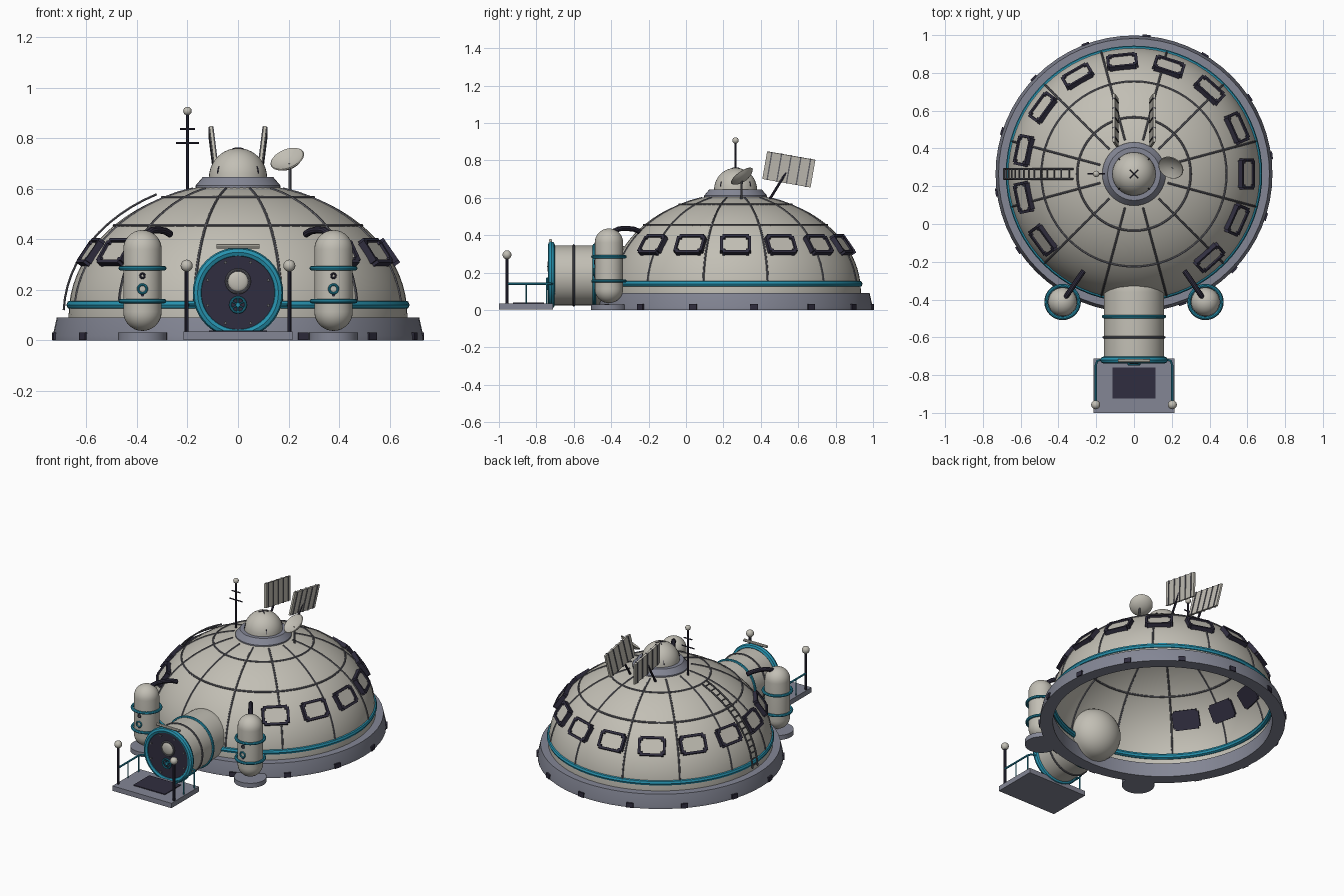
import bpy, bmesh
from math import sin, cos, pi, radians, sqrt
from mathutils import Vector, Matrix

cube = bpy.data.objects.get("Cube")
if cube:
    bpy.data.objects.remove(cube)


def material(name, r, g, b):
    m = bpy.data.materials.new(name)
    m.use_nodes = True
    m.diffuse_color = (r, g, b, 1)
    m.node_tree.nodes["Principled BSDF"].inputs["Base Color"].default_value = (r, g, b, 1)
    return m


shell = material("warm grey shell", 0.54, 0.52, 0.46)
steel = material("blue grey steel", 0.23, 0.24, 0.30)
rib_grey = material("rib grey", 0.12, 0.12, 0.14)
navy = material("dark navy", 0.03, 0.027, 0.05)
teal = material("teal trim", 0.02, 0.29, 0.43)

CENTRE = Vector((0, 0.265, 0))
DOME_R, DOME_H, DOME_Z = 0.67, 0.52, 0.10
FORWARD = Matrix.Rotation(radians(90), 4, 'X')   # local z becomes -y


def finish(name, bm, mats, matrix=Matrix(), fix=True):
    if fix:
        bmesh.ops.recalc_face_normals(bm, faces=bm.faces)
    me = bpy.data.meshes.new(name)
    bm.to_mesh(me)
    bm.free()
    for m in mats:
        me.materials.append(m)
    for p in me.polygons:
        p.use_smooth = True
    me.set_sharp_from_angle(angle=radians(35))
    ob = bpy.data.objects.new(name, me)
    ob.matrix_world = matrix
    bpy.context.collection.objects.link(ob)
    return ob


def lathe(name, profile, mat, loc=(0, 0, 0), rot=Matrix(), steps=32, closed=False):
    """Spin an (r, z) profile about local z."""
    bm = bmesh.new()
    vs = [bm.verts.new((r, 0, z)) for r, z in profile]
    pairs = list(zip(vs, vs[1:])) + ([(vs[-1], vs[0])] if closed else [])
    es = [bm.edges.new(p) for p in pairs]
    bmesh.ops.spin(bm, geom=vs + es, cent=(0, 0, 0), axis=(0, 0, 1), angle=2 * pi, steps=steps)
    bmesh.ops.remove_doubles(bm, verts=bm.verts, dist=0.00005)
    return finish(name, bm, [mat], Matrix.Translation(loc) @ rot)


def ring(name, major, minor, mat, loc, rot=Matrix(), steps=32, sides=8):
    prof = [(major + minor * cos(2 * pi * i / sides), minor * sin(2 * pi * i / sides)) for i in range(sides)]
    return lathe(name, prof, mat, loc, rot, steps, True)


def disc(name, r, h, mat, loc, rot=Matrix(), steps=32):
    return lathe(name, [(0, 0), (r, 0), (r, h), (0, h)], mat, loc, rot, steps)


def ball(name, r, mat, loc):
    return lathe(name, arc(r, r, -90, 90, 8), mat, loc, steps=16)


def arc(rx, rz, a0, a1, n, z=0):
    angles = [radians(a0 + (a1 - a0) * i / n) for i in range(n + 1)]
    return [(abs(rx * cos(a)), z + rz * sin(a)) for a in angles]


def box(name, size, mat, loc, rot=Matrix()):
    bm = bmesh.new()
    bmesh.ops.create_cube(bm, size=1, matrix=Matrix.Diagonal((*size, 1)))
    return finish(name, bm, [mat], Matrix.Translation(loc) @ rot)


def tube(name, points, r, mat, sides=2):
    cu = bpy.data.curves.new(name, 'CURVE')
    cu.dimensions = '3D'
    cu.bevel_depth, cu.bevel_resolution, cu.use_fill_caps = r, sides, True
    sp = cu.splines.new('POLY')
    sp.points.add(len(points) - 1)
    for p, co in zip(sp.points, points):
        p.co = (*co, 1)
    tmp = bpy.data.objects.new(name, cu)
    bpy.context.collection.objects.link(tmp)
    bpy.context.view_layer.update()
    bm = bmesh.new()
    bm.from_mesh(bpy.data.meshes.new_from_object(tmp.evaluated_get(bpy.context.evaluated_depsgraph_get())))
    bpy.data.objects.remove(tmp)
    return finish(name, bm, [mat])


def on_dome(azimuth, r, lift=0.0):
    """Point and outward normal on the dome at a horizontal radius."""
    z = DOME_H * sqrt(1 - (r / DOME_R) ** 2)
    n = Vector((r / DOME_R ** 2, 0, z / DOME_H ** 2)).normalized()
    turn = Matrix.Rotation(azimuth, 3, 'Z')
    p = CENTRE + turn @ (Vector((r, 0, DOME_Z + z)) + n * lift)
    return p, turn @ n


# Foundation ring and dome shell
lathe("foundation_ring", [(0.655, 0), (0.733, 0), (0.733, 0.018), (0.717, 0.09), (0.655, 0.09)],
      steel, CENTRE, steps=64, closed=True)
lathe("dome_shell", [(DOME_R, 0.085)] + arc(DOME_R, DOME_H, 0, 80, 18, DOME_Z), shell, CENTRE, steps=72)
ring("dome_trim", 0.661, 0.018, teal, CENTRE + Vector((0, 0, 0.14)), steps=72)
for i in range(14):
    a = radians(7.7) + i * 2 * pi / 14
    box("foundation_bolt", (0.022, 0.042, 0.03), navy,
        CENTRE + Vector((0.729 * cos(a), 0.729 * sin(a), 0.016)), Matrix.Rotation(a, 4, 'Z'))

# Dome ribs
for r in (0.30, 0.49):
    ring("dome_hoop", r, 0.006, rib_grey, (0, CENTRE.y, on_dome(0, r)[0].z), steps=64, sides=6)
for i in range(12):
    a = radians(15 + 30 * i)
    tube("dome_rib", [on_dome(a, DOME_R * cos(radians(5 + 69 * t / 12)))[0] for t in range(13)], 0.0055, rib_grey, 1)

# Windows: a dark frame with a recessed pane
for i in list(range(10)) + [13, 14]:
    a = radians(24 * i)
    p, n = on_dome(a, 0.591)
    side = Vector((-sin(a), cos(a), 0))
    m = Matrix((side, n.cross(side), n)).transposed().to_4x4()
    bm = bmesh.new()
    bmesh.ops.create_cube(bm, size=1, matrix=Matrix.Diagonal((0.165, 0.118, 0.042, 1)))
    corners = [e for e in bm.edges if abs(e.verts[0].co.z - e.verts[1].co.z) > 0.01]
    bmesh.ops.bevel(bm, geom=corners, offset=0.012, segments=2, affect='EDGES')
    front = max(bm.faces, key=lambda f: f.calc_center_median().z)
    bmesh.ops.inset_region(bm, faces=[front], thickness=0.02)
    bmesh.ops.inset_region(bm, faces=[front], thickness=0.002, depth=-0.009)
    front.material_index = 1
    finish("window", bm, [navy, shell], Matrix.Translation(p) @ m)

# Roof collar and cupola
lathe("roof_collar", [(0.168, 0.585), (0.168, 0.612), (0.14, 0.645), (0, 0.645)], steel, CENTRE, steps=40)
lathe("cupola", arc(0.115, 0.117, 0, 90, 10, 0.643), shell, CENTRE, steps=40)
for i in range(4):
    a = radians(45 + 90 * i)
    for lo, hi in ((8, 22), (75, 90)):
        pts = [CENTRE + Vector((r * cos(a), r * sin(a), z)) for r, z in arc(0.116, 0.118, lo, hi, 3, 0.643)]
        tube("cupola_seam", pts, 0.0025, navy, 1)

# Antenna mast
mast = CENTRE + Vector((-0.2, 0, 0))
tube("antenna_mast", [mast + Vector((0, 0, z)) for z in (0.57, 0.90)], 0.006, navy)
for z, w in ((0.78, 0.046), (0.835, 0.03)):
    tube("antenna_crossbar", [mast + Vector((s * w, 0, z)) for s in (-1, 1)], 0.004, navy)
ball("antenna_tip", 0.017, shell, mast + Vector((0, 0, 0.907)))

# Dish
aim = Vector((-0.32, -0.55, 0.77)).to_track_quat('Z', 'Y').to_matrix().to_4x4()
lathe("dish", [(0, -0.022), (0.03, -0.018), (0.055, -0.008), (0.07, 0.006), (0.067, 0.009), (0.035, -0.006), (0, -0.01)],
      shell, (0.197, 0.302, 0.712), aim)
tube("dish_post", [(0.205, 0.295, 0.57), (0.205, 0.298, 0.70)], 0.006, rib_grey)

# Solar panels
for s in (-1, 1):
    tilt = Matrix.Rotation(radians(-10), 4, 'X') @ Matrix.Rotation(radians(s * 7), 4, 'Y')
    mid = Vector((s * 0.098, 0.55, 0.752))
    box("solar_panel", (0.012, 0.262, 0.15), shell, mid, tilt)
    for k in range(5):
        y = -0.105 + 0.0525 * k
        box("solar_divider", (0.02, 0.007, 0.152), rib_grey, mid + tilt.to_3x3() @ Vector((0, y, 0)), tilt)
    tube("solar_strut", [(s * 0.092, 0.44, 0.58), (s * 0.096, 0.535, 0.735)], 0.007, navy)

# Ladder down the dome's right side
for s in (-1, 1):
    off = Vector((0, s * 0.026, 0))
    tube("ladder_rail", [on_dome(pi, DOME_R * cos(radians(2 + 60 * t / 12)), 0.02)[0] + off for t in range(13)],
         0.005, rib_grey, 1)
for t in range(15):
    p = on_dome(pi, DOME_R * cos(radians(4 + 56 * t / 14)), 0.02)[0]
    tube("ladder_rung", [p + Vector((0, s * 0.026, 0)) for s in (-1, 1)], 0.004, rib_grey, 1)

# Airlock tunnel, rounded where it enters the dome
AIR_Z = 0.185
lathe("airlock_tunnel", [(0, 0.71), (0.16, 0.71)] + arc(0.16, 0.14, 0, -90, 10, 0.36), shell, (0, 0, AIR_Z), FORWARD, 40)
for y, r, m in ((-0.49, 0.009, teal), (-0.60, 0.006, rib_grey)):
    ring("tunnel_hoop", 0.161, r, m, (0, y, AIR_Z), FORWARD, 40)
ring("door_surround", 0.16, 0.019, teal, (0, -0.72, 0.188), FORWARD, 48)

# Airlock door
disc("door", 0.152, 0.03, navy, (0, -0.70, 0.188), FORWARD, 40)
lathe("door_porthole", arc(0.042, 0.012, 0, 90, 4), shell, (0, -0.73, 0.233), FORWARD)
ring("porthole_rim", 0.045, 0.006, rib_grey, (0, -0.731, 0.233), FORWARD)
ring("door_wheel", 0.03, 0.005, teal, (0, -0.743, 0.14), FORWARD)
disc("wheel_hub", 0.009, 0.02, teal, (0, -0.728, 0.14), FORWARD, 12)
for i in range(3):
    a = pi * i / 3 + pi / 6
    tube("wheel_spoke", [(s * 0.03 * cos(a), -0.743, 0.14 + s * 0.03 * sin(a)) for s in (-1, 1)], 0.003, teal)
for i in range(8):
    a = pi * (i + 0.5) / 4
    disc("door_rivet", 0.006, 0.006, rib_grey, (0.13 * cos(a), -0.73, 0.188 + 0.13 * sin(a)), FORWARD, 10)
tube("door_lamp", [(-0.085, -0.725, 0.372), (0.085, -0.725, 0.372)], 0.009, shell)

# Entrance platform
box("platform", (0.43, 0.288, 0.032), steel, (0, -0.856, 0.018))
box("door_mat", (0.23, 0.165, 0.006), navy, (0, -0.842, 0.036))

for s in (-1, 1):
    # Platform lamps and handrails
    tube("lamp_post", [(s * 0.203, -0.957, 0.03), (s * 0.203, -0.957, 0.28)], 0.008, navy)
    ball("lamp_globe", 0.024, shell, (s * 0.203, -0.957, 0.295))
    tube("handrail", [(s * 0.203, -0.957, 0.14), (s * 0.203, -0.75, 0.14), (s * 0.195, -0.725, 0.14),
                      (s * 0.165, -0.715, 0.14)], 0.006, teal)
    for y in (-0.855, -0.745):
        tube("handrail_post", [(s * 0.203, y, 0.03), (s * 0.203, y, 0.14)], 0.004, teal)

    # Side tanks
    tx, ty = s * 0.378, -0.412
    disc("tank_base", 0.097, 0.03, steel, (tx, ty, 0))
    lathe("tank", arc(0.076, 0.076, -90, 0, 8, 0.113) + arc(0.076, 0.076, 0, 90, 8, 0.36), shell, (tx, ty, 0))
    for z in (0.155, 0.285):
        ring("tank_hoop", 0.086, 0.009, teal, (tx, ty, z))
    ring("tank_gauge", 0.009, 0.004, navy, (tx, ty - 0.077, 0.255), FORWARD, 16)
    ring("tank_valve", 0.017, 0.005, teal, (tx, ty - 0.08, 0.203), FORWARD, 16)
    disc("tank_plug", 0.007, 0.006, navy, (tx, ty - 0.074, 0.15 + 0.03), FORWARD, 12)

    # Supply pipe from tank to dome
    tube("supply_pipe", [(s * 0.375, -0.408, 0.395), (s * 0.362, -0.388, 0.42), (s * 0.342, -0.358, 0.434),
                         (s * 0.315, -0.318, 0.437), (s * 0.288, -0.278, 0.432), (s * 0.268, -0.25, 0.42)],
         0.014, navy, 3)
